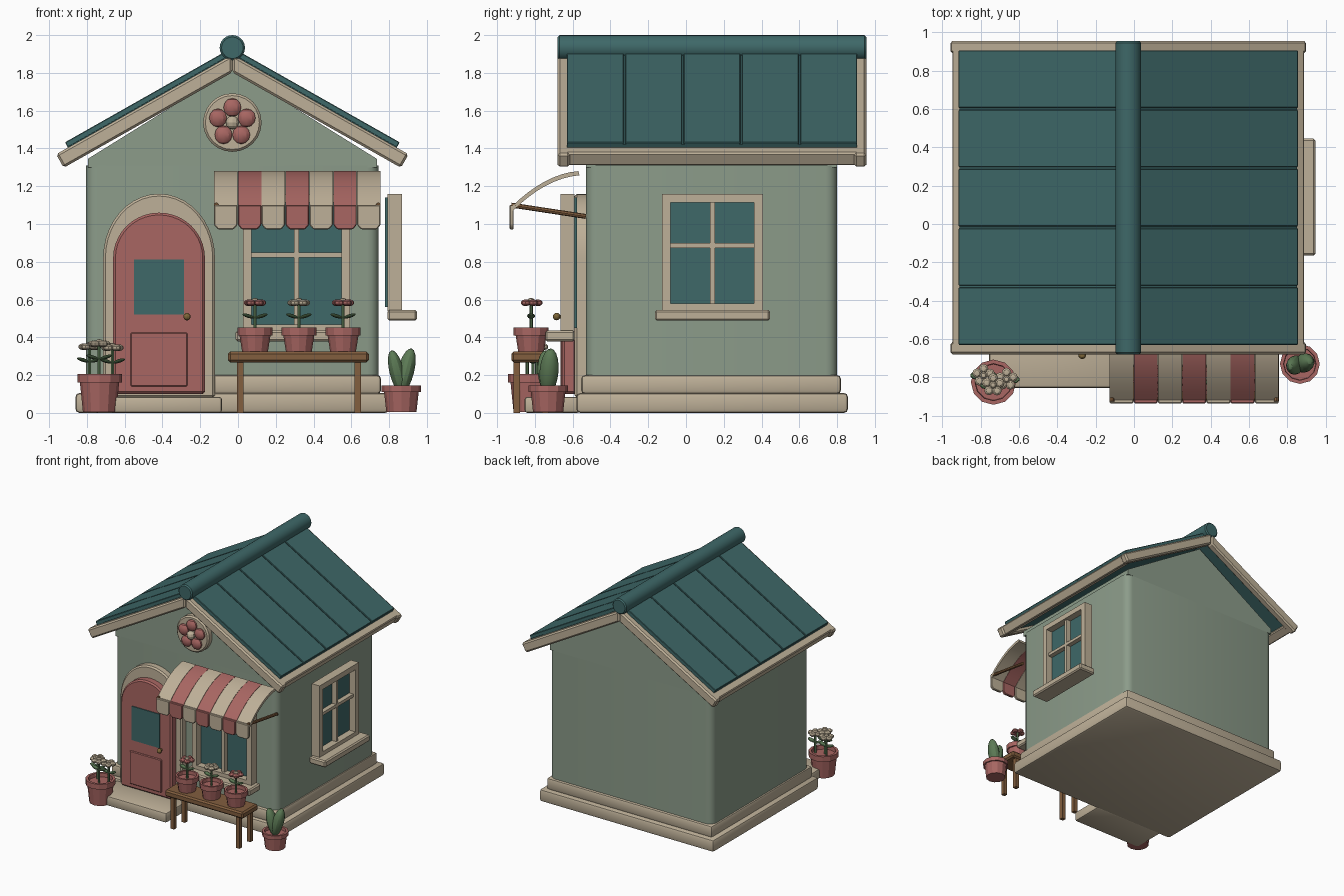
import bpy, bmesh
from math import sin, cos, pi, radians
from mathutils import Matrix, Vector, Euler

if "Cube" in bpy.data.objects:
    bpy.data.objects.remove(bpy.data.objects["Cube"], do_unlink=True)


def material(name, r, g, b):
    lin = [((c / 255 + 0.055) / 1.055) ** 2.4 for c in (r, g, b)] + [1]
    m = bpy.data.materials.new(name)
    m.use_nodes = True
    m.diffuse_color = lin
    m.node_tree.nodes["Principled BSDF"].inputs["Base Color"].default_value = lin
    return m


cream = material("cream", 190, 176, 152)
sage = material("sage", 140, 156, 138)
red = material("dusty_red", 168, 102, 98)
teal = material("teal", 62, 104, 104)
brown = material("wood_brown", 130, 94, 62)
green = material("leaf_green", 92, 122, 85)
brass = material("brass", 128, 104, 58)
made = []


def finish(name, bm, mat, bevel=0, segments=1, vertical_only=False):
    bmesh.ops.recalc_face_normals(bm, faces=bm.faces)
    if bevel:
        edges = [e for e in bm.edges if e.calc_face_angle(0) > 0.6]
        if vertical_only:
            edges = [e for e in edges if abs(e.verts[0].co.z - e.verts[1].co.z) > 0.1]
        bmesh.ops.bevel(bm, geom=edges, offset=bevel, segments=segments,
                        profile=0.5, affect='EDGES', clamp_overlap=True)
    me = bpy.data.meshes.new(name)
    bm.to_mesh(me)
    bm.free()
    me.materials.append(mat)
    ob = bpy.data.objects.new(name, me)
    bpy.context.collection.objects.link(ob)
    made.append(ob)
    return ob


def box(name, x, y, z, mat, bevel=0, **kw):
    """Box from (min, max) pairs."""
    bm = bmesh.new()
    size = [b - a for a, b in (x, y, z)]
    mid = [(a + b) / 2 for a, b in (x, y, z)]
    bmesh.ops.create_cube(bm, size=1, matrix=Matrix.Translation(mid) @ Matrix.Diagonal((*size, 1)))
    return finish(name, bm, mat, bevel, **kw)


def prism(name, pts, a, b, mat, bevel=0, axis='Y'):
    """Profile in XZ pushed along Y, or in YZ pushed along X."""
    bm = bmesh.new()
    vs = [bm.verts.new((p, a, q) if axis == 'Y' else (a, p, q)) for p, q in pts]
    ext = bmesh.ops.extrude_face_region(bm, geom=[bm.faces.new(vs)])
    move = Vector((0, b - a, 0)) if axis == 'Y' else Vector((b - a, 0, 0))
    bmesh.ops.translate(bm, vec=move, verts=[v for v in ext['geom'] if isinstance(v, bmesh.types.BMVert)])
    return finish(name, bm, mat, bevel)


def rod(name, p, q, r, mat, sides=8, bevel=0):
    p, q = Vector(p), Vector(q)
    turn = (q - p).to_track_quat('Z', 'Y').to_matrix().to_4x4()
    bm = bmesh.new()
    bmesh.ops.create_cone(bm, cap_ends=True, segments=sides, radius1=r, radius2=r, depth=(q - p).length,
                          matrix=Matrix.Translation((p + q) / 2) @ turn)
    return finish(name, bm, mat, bevel)


def ball(name, at, size, mat, rot=(0, 0, 0), detail=(10, 6)):
    bm = bmesh.new()
    m = Matrix.Translation(at) @ Euler(rot).to_matrix().to_4x4() @ Matrix.Diagonal((*size, 1))
    bmesh.ops.create_uvsphere(bm, u_segments=detail[0], v_segments=detail[1], radius=1, matrix=m)
    return finish(name, bm, mat)


def pot(name, x, y, z, r_low, r, h, rim):
    """Turned pot with a rim and a sunken top."""
    prof = [(0, 0), (r_low, 0), (r * 0.88, h - rim), (r, h - rim), (r, h), (r * 0.82, h),
            (r * 0.8, h - rim * 0.7), (0, h - rim * 0.7)]
    bm = bmesh.new()
    vs = [bm.verts.new((a, 0, b)) for a, b in prof]
    edges = [bm.edges.new(e) for e in zip(vs, vs[1:])]
    bmesh.ops.spin(bm, geom=vs + edges, cent=(0, 0, 0), axis=(0, 0, 1), angle=2 * pi, steps=12)
    bmesh.ops.remove_doubles(bm, verts=bm.verts, dist=0.0001)
    bmesh.ops.translate(bm, verts=bm.verts, vec=(x, y, z))
    finish(name, bm, red)


def flower(name, x, y, z0, z1, mat):
    rod(name + "_stem", (x, y, z0), (x, y, z1), 0.009, green, 6)
    for s in (-1, 1):
        ball(name + "_leaf", (x + s * 0.035, y, z1 - 0.07), (0.036, 0.022, 0.01), green, (0, -s * 0.3, 0))
    for k in range(5):
        a = k * 2 * pi / 5 + 0.3
        ball(name + "_petal", (x + 0.036 * cos(a), y + 0.036 * sin(a), z1), (0.026, 0.026, 0.018), mat, detail=(8, 5))
    ball(name + "_centre", (x, y, z1 + 0.01), (0.02, 0.02, 0.016), cream, detail=(8, 5))


CX = -0.03            # house centre line
FRONT, SIDE = -0.53, 0.745

# Plinth, walls, gable
box("lower_plinth", (-0.86, 0.80), (-0.58, 0.857), (0, 0.105), cream, 0.02, segments=2)
box("upper_plinth", (-0.82, 0.757), (-0.555, 0.82), (0.1, 0.2), cream, 0.02, segments=2)
box("door_step", (-0.755, -0.085), (-0.855, -0.56), (0, 0.085), cream, 0.015, segments=2)
box("walls", (-0.805, SIDE), (FRONT, 0.80), (0.18, 1.31), sage, 0.06, segments=4, vertical_only=True)
prism("gable", [(CX - 0.765, 1.3), (CX + 0.765, 1.3), (CX + 0.765, 1.345), (CX, 1.82), (CX - 0.765, 1.345)],
      FRONT, 0.80, sage)

# Roof: profiles measured along and square to the slope
PITCH, RIDGE = radians(29.5), 1.897


def slope(side, s0, s1, low, high):
    c, s = cos(PITCH), sin(PITCH)
    at = lambda d, n: (CX + side * (d * c + n * s), RIDGE - d * s + n * c)
    start = [at(s0, low), at(s0, high)] if s0 else [(CX, RIDGE + low / c), (CX, RIDGE + high / c)]
    return start + [at(s1, high), at(s1, low)]


for side in (-1, 1):
    prism("roof_deck", slope(side, 0, 1.0, -0.05, 0.02), -0.63, 0.905, teal)
    for k in range(5):
        y = -0.635 + k * 0.309
        prism("roof_panel", slope(side, 0, 1.0, 0, 0.032), y + 0.004, y + 0.305, teal, 0.004)
    for y in (-0.68, 0.89):
        prism("barge_board", slope(side, 0, 1.072, -0.082, 0), y, y + 0.065, cream, 0.012)
    prism("eave_board", slope(side, 0.98, 1.058, -0.078, 0), -0.65, 0.92, cream, 0.008)
rod("ridge_roll", (CX, -0.68, 1.933), (CX, 0.955, 1.933), 0.067, teal, 24, 0.01)

# Flower medallion
rod("medallion", (CX, FRONT - 0.05, 1.537), (CX, FRONT + 0.02, 1.537), 0.155, cream, 24, 0.012)
for k in range(5):
    a = pi / 2 + k * 2 * pi / 5
    ball("medallion_petal", (CX + 0.08 * cos(a), FRONT - 0.055, 1.537 + 0.08 * sin(a)), (0.049, 0.03, 0.049), red)
ball("medallion_centre", (CX, FRONT - 0.065, 1.537), (0.036, 0.035, 0.036), cream)


# Door
def arch(x, half, z0, spring, rise, n=20):
    curve = [(x + half * cos(pi * k / n), spring + rise * sin(pi * k / n)) for k in range(n + 1)]
    return [(x - half, z0), (x + half, z0)] + curve


DX = -0.418
prism("door_frame", arch(DX, 0.296, 0.08, 0.82, 0.34), -0.59, FRONT + 0.02, cream, 0.012)
prism("door", arch(DX, 0.243, 0.1, 0.82, 0.24), -0.655, -0.58, red, 0.012)
box("door_glass", (-0.55, -0.286), (-0.662, -0.64), (0.52, 0.812), teal)
box("door_panel", (-0.57, -0.267), (-0.664, -0.64), (0.14, 0.425), red, 0.006)
ball("door_knob", (-0.27, -0.685, 0.51), (0.02, 0.02, 0.02), brass)
rod("knob_stem", (-0.27, -0.69, 0.51), (-0.27, -0.64, 0.51), 0.009, brass)


# Windows, set off the wall by a small gap
def window(name, front, u0, u1, z0, z1, gap):
    def part(label, u, d, z, mat, bevel=0):
        d = (d[0] + gap, d[1] + gap)
        if front:
            box(name + label, u, (FRONT - d[1], FRONT - d[0]), z, mat, bevel)
        else:
            box(name + label, (SIDE + d[0], SIDE + d[1]), u, z, mat, bevel)
    w, mid, bar = 0.046, (u0 + u1) / 2, z0 + 0.557 * (z1 - z0)
    part("_glass", (u0 + 0.02, u1 - 0.02), (-0.008, 0.02), (z0 + 0.02, z1 - 0.02), teal)
    for u in ((u0, u0 + w), (u1 - w, u1)):
        part("_jamb", u, (0.004, 0.08), (z0, z1), cream)
    for z in ((z0, z0 + w - 0.008), (z1 - w, z1)):
        part("_rail", (u0 + w, u1 - w), (0.004, 0.08), z, cream)
    part("_mullion", (mid - 0.013, mid + 0.013), (0.01, 0.06), (z0 + 0.03, z1 - 0.03), cream)
    part("_transom", (u0 + 0.03, u1 - 0.03), (0.01, 0.06), (bar - 0.013, bar + 0.013), cream)
    part("_sill", (u0 - 0.038, u1 + 0.038), (0.004, 0.16), (z0 - 0.052, z0 + 0.005), cream, 0.01)


window("front_window", True, 0.026, 0.593, 0.43, 1.16, 0.055)
window("side_window", False, -0.127, 0.407, 0.54, 1.16, 0.042)

# Striped awning with a hanging valance
curve = [(-0.57 - 0.355 * t, 1.28 - 0.19 * t + 0.16 * t * (1 - t)) for t in [k / 8 for k in range(9)]]
canopy = curve + [(y + 0.006, z - 0.022) for y, z in reversed(curve)]
for k in range(7):
    a = -0.127 + k * 0.1263
    b, mat = a + 0.124, (cream, red)[k % 2]
    prism("awning_stripe", canopy, a, b, mat, axis='X')
    prism("awning_valance", [(a, 1.1), (a, 0.995), (a + 0.02, 0.972), (b - 0.02, 0.972), (b, 0.995), (b, 1.1)],
          -0.935, -0.912, mat, 0.005)
for x in (-0.115, 0.742):
    rod("awning_arm", (x, -0.925, 1.1), (x, FRONT, 1.04), 0.013, brown)

# Bench and its potted flowers
box("bench_top", (-0.053, 0.693), (-0.925, -0.715), (0.268, 0.324), brown, 0.012)
for x in (0.012, 0.635):
    for y in (-0.895, -0.745):
        box("bench_leg", (x - 0.017, x + 0.017), (y - 0.017, y + 0.017), (0, 0.28), brown)
for x, mat in ((0.09, red), (0.322, cream), (0.556, red)):
    pot("bench_pot", x, -0.82, 0.322, 0.068, 0.093, 0.13, 0.042)
    flower("bench_flower", x, -0.82, 0.4, 0.583, mat)

# Floor pots
pot("flower_pot", -0.733, -0.825, 0.005, 0.088, 0.118, 0.2, 0.045)
for x, y, z in ((-0.785, -0.79, 0.35), (-0.735, -0.84, 0.365), (-0.665, -0.81, 0.345)):
    flower("pot_flower", x, y, 0.16, z, cream)
pot("cactus_pot", 0.865, -0.73, 0.005, 0.08, 0.104, 0.14, 0.035)
ball("cactus_lobe", (0.842, -0.735, 0.215), (0.04, 0.05, 0.12), green, (0.08, -0.25, 0), (14, 10))
ball("cactus_lobe", (0.888, -0.725, 0.22), (0.045, 0.05, 0.125), green, (-0.08, 0.25, 0), (14, 10))

# Soft shading on curved parts, crisp edges elsewhere
bpy.ops.object.select_all(action='DESELECT')
for ob in made:
    ob.select_set(True)
bpy.context.view_layer.objects.active = made[0]
bpy.ops.object.shade_smooth_by_angle(angle=radians(26))
